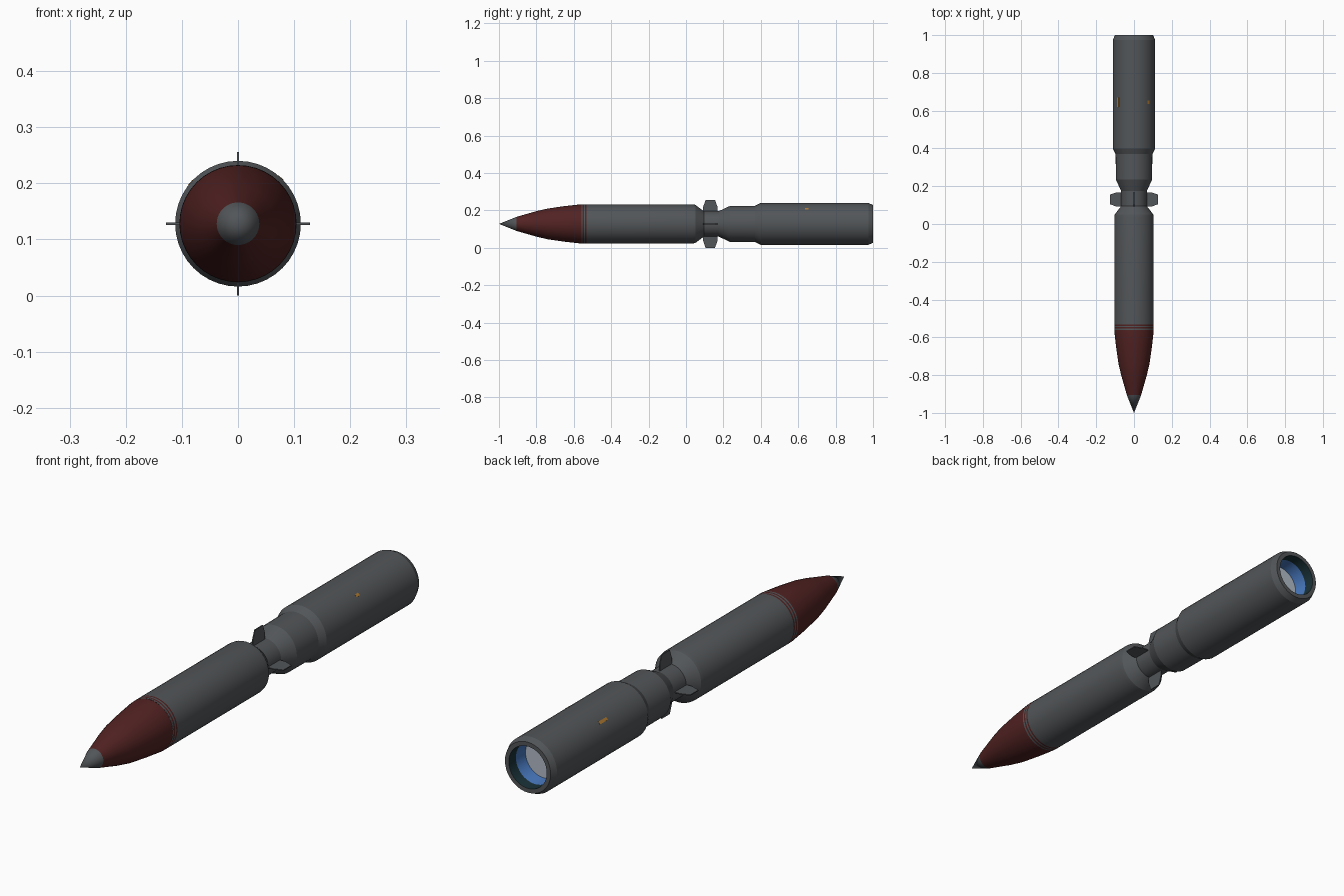
import bpy, bmesh, math
from mathutils import Matrix, Vector

if "Cube" in bpy.data.objects:
    bpy.data.objects.remove(bpy.data.objects["Cube"])

AXIS_Z = 0.128
SIDES = 40


def material(name, rgb):
    m = bpy.data.materials.new(name)
    m.diffuse_color = (*rgb, 1)
    m.use_nodes = True
    m.node_tree.nodes["Principled BSDF"].inputs["Base Color"].default_value = m.diffuse_color
    return m


GREY = material("hull grey", (0.085, 0.092, 0.098))
RED = material("dark red", (0.085, 0.016, 0.016))
TEAL = material("dark teal", (0.010, 0.032, 0.040))
BLUE = material("glow blue", (0.065, 0.19, 0.52))
PALE = material("pale glow", (0.45, 0.50, 0.58))
ORANGE = material("marking orange", (0.45, 0.20, 0.03))


def finish(bm, name, mat, smooth=True):
    mesh = bpy.data.meshes.new(name)
    bm.to_mesh(mesh)
    bm.free()
    mesh.materials.append(mat)
    ob = bpy.data.objects.new(name, mesh)
    bpy.context.collection.objects.link(ob)
    if smooth:
        bpy.ops.object.select_all(action='DESELECT')
        ob.select_set(True)
        bpy.context.view_layer.objects.active = ob
        bpy.ops.object.shade_smooth_by_angle(angle=math.radians(20))
    return ob


def lathe(name, profile, mat):
    """Revolve (y, radius) points around the long axis; front to back faces outward."""
    bm = bmesh.new()
    rings = []
    for y, r in profile:
        if r == 0:
            rings.append([bm.verts.new((0, y, AXIS_Z))] * SIDES)
        else:
            rings.append([bm.verts.new((r * math.cos(2 * math.pi * i / SIDES), y,
                                        AXIS_Z + r * math.sin(2 * math.pi * i / SIDES)))
                          for i in range(SIDES)])
    for a, b in zip(rings, rings[1:]):
        for i in range(SIDES):
            j = (i + 1) % SIDES
            quad = list(dict.fromkeys((a[i], b[i], b[j], a[j])))
            bm.faces.new(quad)
    return finish(bm, name, mat)


# Nose
lathe("nose_tip", [(-1, 0), (-0.905, 0.038)], GREY)
lathe("nose_cone", [(-0.905, 0.038), (-0.88, 0.045), (-0.80, 0.068), (-0.74, 0.082),
                    (-0.65, 0.095), (-0.57, 0.104), (-0.56, 0.104)], RED)
# Striped collar behind the nose
for k, mat in enumerate((GREY, RED, GREY, RED)):
    y = -0.56 + k * 0.007
    lathe(f"collar_stripe_{k + 1}", [(y, 0.1045), (y + 0.007, 0.1045)], mat)
# Hull
lathe("front_hull", [(-0.532, 0.1045), (0.035, 0.1045), (0.05, 0.102), (0.095, 0.068)], GREY)
lathe("neck", [(0.095, 0.068), (0.175, 0.068)], GREY)
lathe("rear_hull", [(0.175, 0.068), (0.235, 0.096), (0.37, 0.097), (0.40, 0.112),
                    (0.975, 0.112), (1.0, 0.101), (1.0, 0.084)], GREY)
# Engine opening
lathe("engine_outer_wall", [(1.0, 0.084), (0.955, 0.084)], TEAL)
lathe("engine_inner_wall", [(0.955, 0.084), (0.90, 0.080)], BLUE)
lathe("engine_glow", [(0.90, 0.080), (0.90, 0)], PALE)

# Four tapered fins around the neck
for k in range(4):
    bm = bmesh.new()
    outline = [(0.092, 0.06), (0.168, 0.06), (0.168, 0.092), (0.155, 0.128),
               (0.105, 0.128), (0.092, 0.092)]
    face = bm.faces.new([bm.verts.new((-0.002, y, r)) for y, r in outline])
    new = bmesh.ops.extrude_face_region(bm, geom=[face])["geom"]
    bmesh.ops.translate(bm, vec=(0.004, 0, 0),
                        verts=[g for g in new if isinstance(g, bmesh.types.BMVert)])
    bmesh.ops.recalc_face_normals(bm, faces=bm.faces)
    bm.transform(Matrix.Translation((0, 0, AXIS_Z)) @ Matrix.Rotation(k * math.pi / 2, 4, 'Y'))
    finish(bm, f"fin_{k + 1}", GREY, smooth=False)

# Small painted markings on the upper rear hull
for name, degrees, length in (("left_marking", -49, 0.05), ("right_marking", 43, 0.02)):
    bm = bmesh.new()
    bmesh.ops.create_cube(bm, size=1)
    bm.transform(Matrix.Translation((0, 0.645, AXIS_Z))
                 @ Matrix.Rotation(math.radians(degrees), 4, 'Y')
                 @ Matrix.Translation((0, 0, 0.1115))
                 @ Matrix.Diagonal((0.012, length, 0.002, 1)))
    finish(bm, name, ORANGE, smooth=False)
